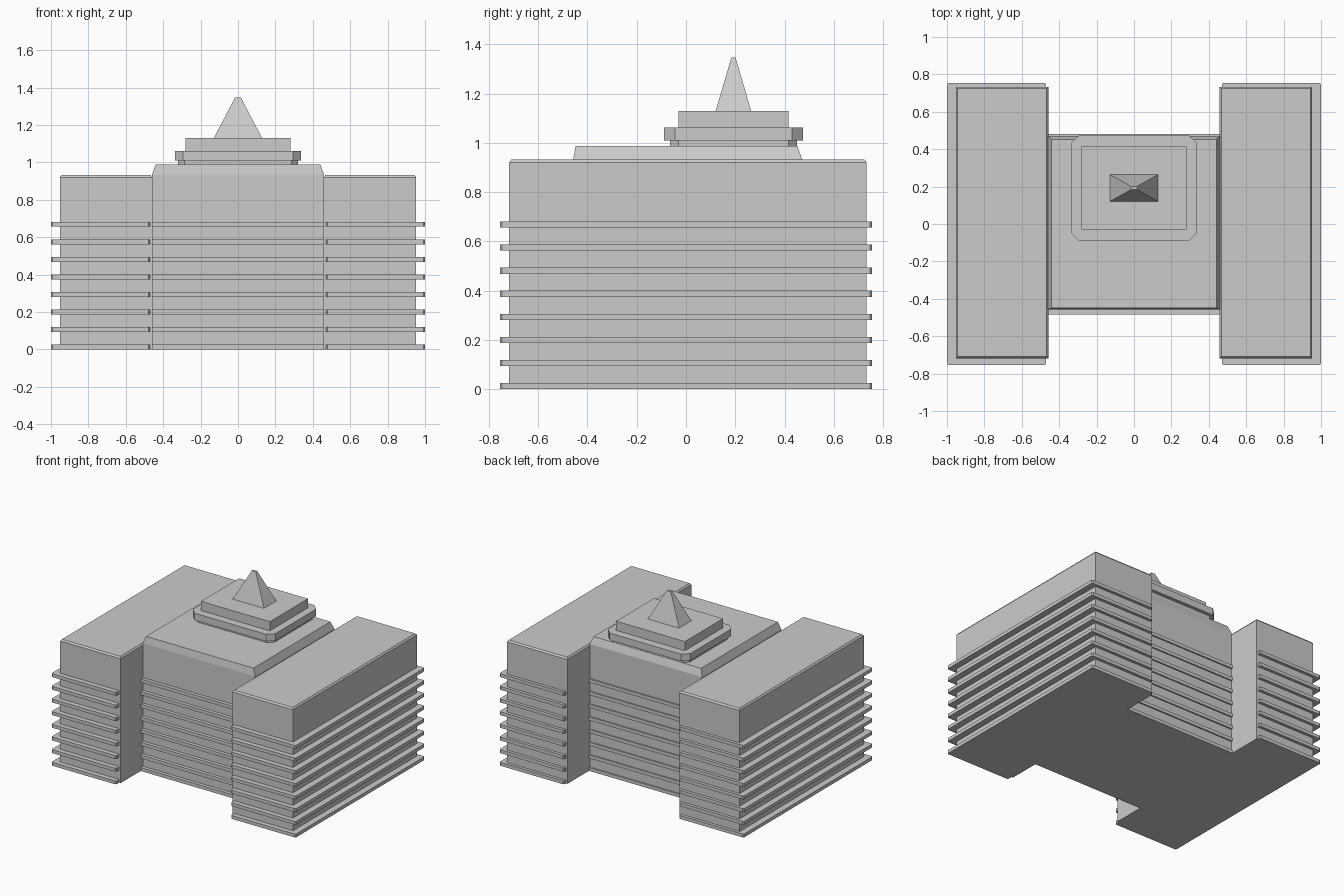
import bpy, bmesh

if "Cube" in bpy.data.objects:
    bpy.data.objects.remove(bpy.data.objects["Cube"])

grey = bpy.data.materials.new("light_grey")
grey.diffuse_color = (0.6, 0.6, 0.6, 1)
grey.use_nodes = True
grey.node_tree.nodes["Principled BSDF"].inputs["Base Color"].default_value = grey.diffuse_color


def rect(x0, x1, y0, y1, c=0.0):
    """Rectangle outline, with corners cut by c when c > 0."""
    if not c:
        return [(x0, y0), (x1, y0), (x1, y1), (x0, y1)]
    return [(x0 + c, y0), (x1 - c, y0), (x1, y0 + c), (x1, y1 - c),
            (x1 - c, y1), (x0 + c, y1), (x0, y1 - c), (x0, y0 + c)]


def loft(name, rings):
    """Solid from stacked (outline, z) rings."""
    bm = bmesh.new()
    loops = [[bm.verts.new((x, y, z)) for x, y in pts] for pts, z in rings]
    n = len(loops[0])
    for a, b in zip(loops, loops[1:]):
        for i in range(n):
            j = (i + 1) % n
            bm.faces.new((a[i], a[j], b[j], b[i]))
    bm.faces.new(loops[0][::-1])
    bm.faces.new(loops[-1])
    me = bpy.data.meshes.new(name)
    bm.to_mesh(me)
    bm.free()
    me.materials.append(grey)
    ob = bpy.data.objects.new(name, me)
    bpy.context.collection.objects.link(ob)
    return ob


def prism(name, outline, z0, z1):
    return loft(name, [(outline, z0), (outline, z1)])


def mirror_x(ob):
    ob.modifiers.new("mirror", 'MIRROR').use_axis[0] = True


# side wings, with a slightly bevelled roof edge
mirror_x(loft("wing", [(rect(0.458, 0.953, -0.718, 0.733), 0),
                       (rect(0.458, 0.953, -0.718, 0.733), 0.92),
                       (rect(0.467, 0.944, -0.709, 0.724), 0.932)]))

# central block with tapered roof
loft("central_block", [(rect(-0.46, 0.46, -0.457, 0.47), 0),
                       (rect(-0.46, 0.46, -0.457, 0.47), 0.935),
                       (rect(-0.44, 0.44, -0.448, 0.452), 0.988)])

# floor slabs on every storey
for i in range(8):
    z = i * 0.0937
    mirror_x(prism(f"wing_slab_{i}", rect(0.47, 1.0, -0.755, 0.755, 0.008), z, z + 0.025))
    prism(f"central_slab_{i}", rect(-0.46, 0.46, -0.483, 0.48), z, z + 0.025)

# rooftop tower: neck, chamfered ledge, upper block
prism("tower_neck", rect(-0.32, 0.32, -0.065, 0.45, 0.035), 0.98, 1.012)
prism("tower_ledge", rect(-0.338, 0.338, -0.09, 0.475, 0.045), 1.01, 1.062)
prism("tower_block", rect(-0.282, 0.282, -0.03, 0.415), 1.06, 1.13)

# truncated spire
loft("spire", [(rect(-0.13, 0.13, 0.12, 0.265), 1.128),
               (rect(-0.016, 0.016, 0.184, 0.201), 1.346)])
